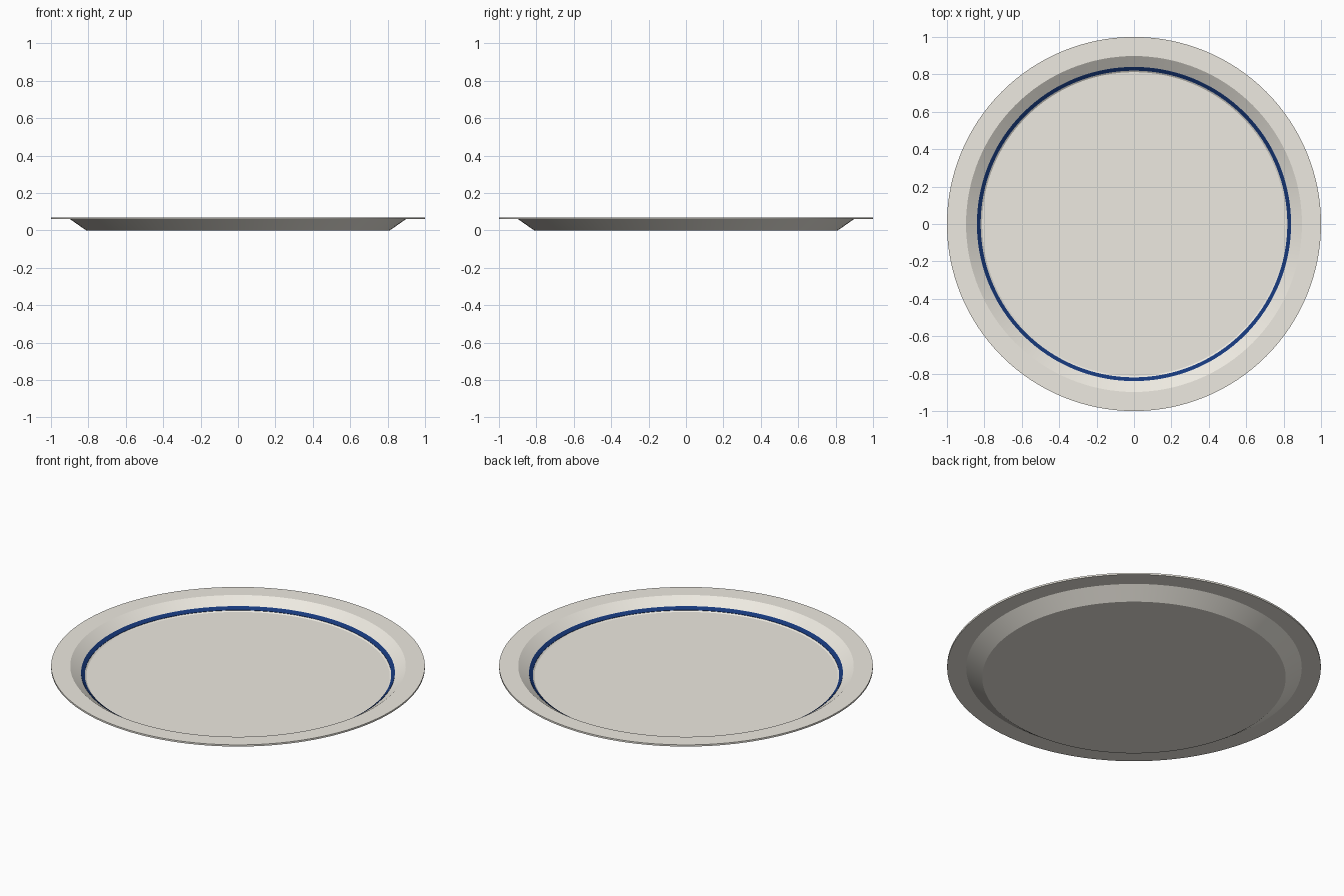
import bpy, bmesh, math

if "Cube" in bpy.data.objects:
    bpy.data.objects.remove(bpy.data.objects["Cube"])

SEGMENTS = 128


def material(name, color):
    mat = bpy.data.materials.new(name)
    mat.diffuse_color = (*color, 1)
    mat.use_nodes = True
    mat.node_tree.nodes["Principled BSDF"].inputs["Base Color"].default_value = mat.diffuse_color
    return mat


def lathe(name, profile, mat, closed=False):
    """Spin an (r, z) profile around the z axis."""
    bm = bmesh.new()
    pts = [bm.verts.new((r, 0, z)) for r, z in profile]
    edges = [bm.edges.new(p) for p in zip(pts, pts[1:])]
    if closed:
        edges.append(bm.edges.new((pts[-1], pts[0])))
    bmesh.ops.spin(bm, geom=pts + edges, axis=(0, 0, 1), cent=(0, 0, 0),
                   angle=math.tau, steps=SEGMENTS, use_duplicate=False)
    bmesh.ops.remove_doubles(bm, verts=bm.verts, dist=1e-5)
    bmesh.ops.recalc_face_normals(bm, faces=bm.faces)
    mesh = bpy.data.meshes.new(name)
    bm.to_mesh(mesh)
    bm.free()
    obj = bpy.data.objects.new(name, mesh)
    bpy.context.collection.objects.link(obj)
    mesh.materials.append(mat)
    bpy.ops.object.select_all(action='DESELECT')
    obj.select_set(True)
    bpy.context.view_layer.objects.active = obj
    bpy.ops.object.shade_smooth_by_angle(angle=math.radians(20))
    return obj


cream = material("cream_glaze", (0.85, 0.82, 0.75))
blue = material("blue_glaze", (0.008, 0.04, 0.2))

# Plate: flat base, sloping wall and thin flat rim
lathe("plate", [(0, 0), (0.812, 0), (0.898, 0.06), (1.0, 0.06), (1.0, 0.07),
                (0.898, 0.07), (0.812, 0.01), (0, 0.01)], cream)

# Painted band lying on the lower part of the inner wall
slope = 0.06 / 0.086
wall_z = lambda r: 0.01 + (r - 0.812) * slope
inner, outer, lift = 0.82, 0.84, 0.002
lathe("painted_band", [(inner, wall_z(inner) - lift), (outer, wall_z(outer) - lift),
                       (outer, wall_z(outer) + lift), (inner, wall_z(inner) + lift)],
      blue, closed=True)
